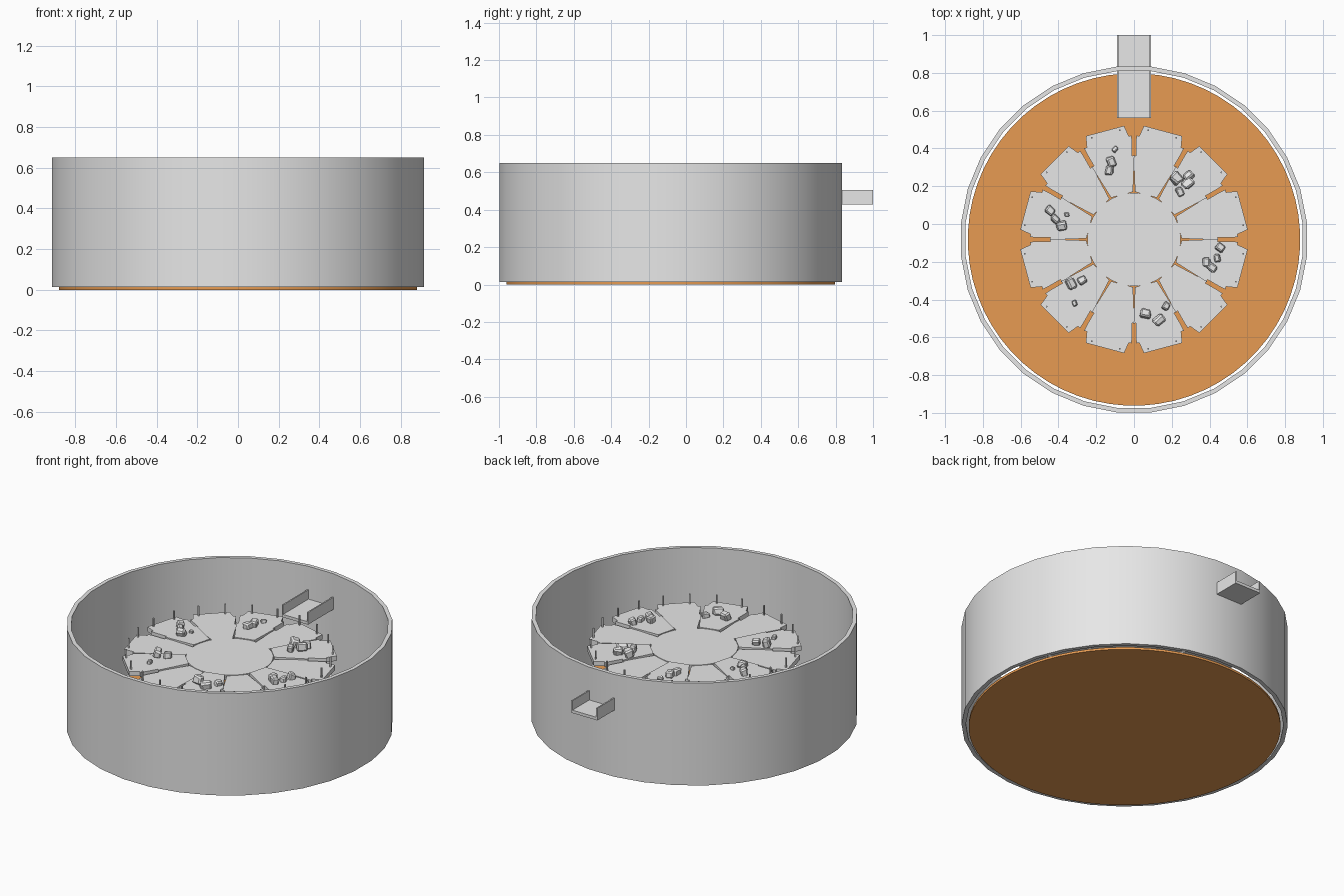
import bpy, bmesh, random
from math import sin, cos, pi, radians
from mathutils import Matrix, Vector

random.seed(4)
if "Cube" in bpy.data.objects:
    bpy.data.objects.remove(bpy.data.objects["Cube"])

CY = -0.082      # centre of the round enclosure
DECK = 0.45      # top of the raised platform


def material(name, rgb):
    m = bpy.data.materials.new(name)
    m.use_nodes = True
    m.diffuse_color = (*rgb, 1)
    m.node_tree.nodes["Principled BSDF"].inputs["Base Color"].default_value = (*rgb, 1)
    return m


GREY = material("light_grey", (0.8, 0.8, 0.8))
ORANGE = material("warm_orange", (0.8, 0.33, 0.085))


def finish(name, bm, mat, smooth=None):
    bmesh.ops.recalc_face_normals(bm, faces=bm.faces)
    mesh = bpy.data.meshes.new(name)
    bm.to_mesh(mesh)
    bm.free()
    mesh.materials.append(mat)
    ob = bpy.data.objects.new(name, mesh)
    bpy.context.collection.objects.link(ob)
    if smooth:
        bpy.ops.object.select_all(action='DESELECT')
        ob.select_set(True)
        bpy.context.view_layer.objects.active = ob
        bpy.ops.object.shade_smooth_by_angle(angle=radians(smooth))
    return ob


def add_box(bm, centre, size, turn=None):
    mat = Matrix.Translation(centre) @ (turn or Matrix()) @ Matrix.Diagonal((*size, 1))
    return bmesh.ops.create_cube(bm, size=1, matrix=mat)["verts"]


def add_plate(bm, points, top, depth):
    """Extrude a flat outline downward."""
    face = bm.faces.new([bm.verts.new((x, y, top)) for x, y in points])
    out = bmesh.ops.extrude_face_region(bm, geom=[face])
    verts = [v for v in out["geom"] if isinstance(v, bmesh.types.BMVert)]
    bmesh.ops.translate(bm, verts=verts, vec=(0, 0, -depth))


def circle(r, n):
    return [(r * cos(2 * pi * (i + 0.5) / n), CY + r * sin(2 * pi * (i + 0.5) / n))
            for i in range(n)]


# Round floor
bm = bmesh.new()
add_plate(bm, circle(0.88, 64), 0.014, 0.014)
finish("floor", bm, ORANGE, 30)

# Panelled enclosure wall
bm = bmesh.new()
rings = [[bm.verts.new((x, y, z)) for x, y in circle(r, 32)]
         for r, z in ((0.92, 0.014), (0.92, 0.65), (0.896, 0.65), (0.896, 0.014))]
for k in range(4):
    a, b = rings[k], rings[(k + 1) % 4]
    for i in range(32):
        j = (i + 1) % 32
        bm.faces.new((a[i], a[j], b[j], b[i]))
finish("enclosure_wall", bm, GREY, 20)

# Central disc of the platform
bm = bmesh.new()
add_plate(bm, circle(0.247, 32), DECK, 0.03)
finish("platform_centre", bm, GREY, 30)

# Twelve notched segments around the disc
side = [(0.245, 0.06), (0.43, 0.117), (0.43, 0.104), (0.5, 0.123),
        (0.535, 0.13), (0.535, 0.115), (0.595, 0.105)]
outline = side + [(r, -w) for r, w in reversed(side)]
bm = bmesh.new()
for k in range(12):
    a = radians(15 + 30 * k)
    pts = [(r * cos(a) - w * sin(a), CY + r * sin(a) + w * cos(a)) for r, w in outline]
    add_plate(bm, pts, DECK + (0.005 if k % 2 else -0.003), 0.03)
finish("platform_segments", bm, GREY)

# Thin posts along the platform edge
bm = bmesh.new()
for k in range(24):
    a = radians(7.5 + 15 * k)
    add_box(bm, (0.583 * cos(a), CY + 0.583 * sin(a), DECK + 0.022),
            (0.008, 0.008, 0.07), Matrix.Rotation(a, 4, 'Z'))
finish("edge_posts", bm, GREY)

# Loose rocks in six clusters: x, y, size
rocks = [(-.10, .395, .03), (-.12, .33, .05), (-.13, .285, .05),
         (.225, .24, .06), (.29, .255, .055), (.285, .215, .06), (.245, .17, .045),
         (.455, -.125, .045), (.44, -.18, .04), (.385, -.205, .05), (.415, -.23, .05),
         (.06, -.475, .055), (.17, -.435, .04), (.135, -.51, .06),
         (-.335, -.315, .06), (-.275, -.3, .045), (-.315, -.42, .03),
         (-.445, .07, .05), (-.415, .025, .045), (-.385, -.01, .055), (-.355, .05, .025)]
bm = bmesh.new()
for x, y, s in rocks:
    turn = (Matrix.Rotation(random.uniform(0, pi), 4, 'Z')
            @ Matrix.Rotation(random.uniform(-0.3, 0.3), 4, 'X'))
    verts = add_box(bm, (x, y, DECK + 0.4 * s), (s, 0.8 * s, 0.85 * s), turn)
    for v in verts:
        v.co += Vector([random.uniform(-0.1, 0.1) * s for _ in range(3)])
    edges = list({e for v in verts for e in v.link_edges})
    bmesh.ops.bevel(bm, geom=edges, offset=0.15 * s, segments=1, affect='EDGES')
finish("rocks", bm, GREY)

# Open channel entering through the back wall
bm = bmesh.new()
add_box(bm, (0, 0.78, 0.437), (0.18, 0.44, 0.018))
for sx in (-1, 1):
    add_box(bm, (sx * 0.086, 0.78, 0.466), (0.008, 0.44, 0.076))
finish("entry_channel", bm, GREY)
